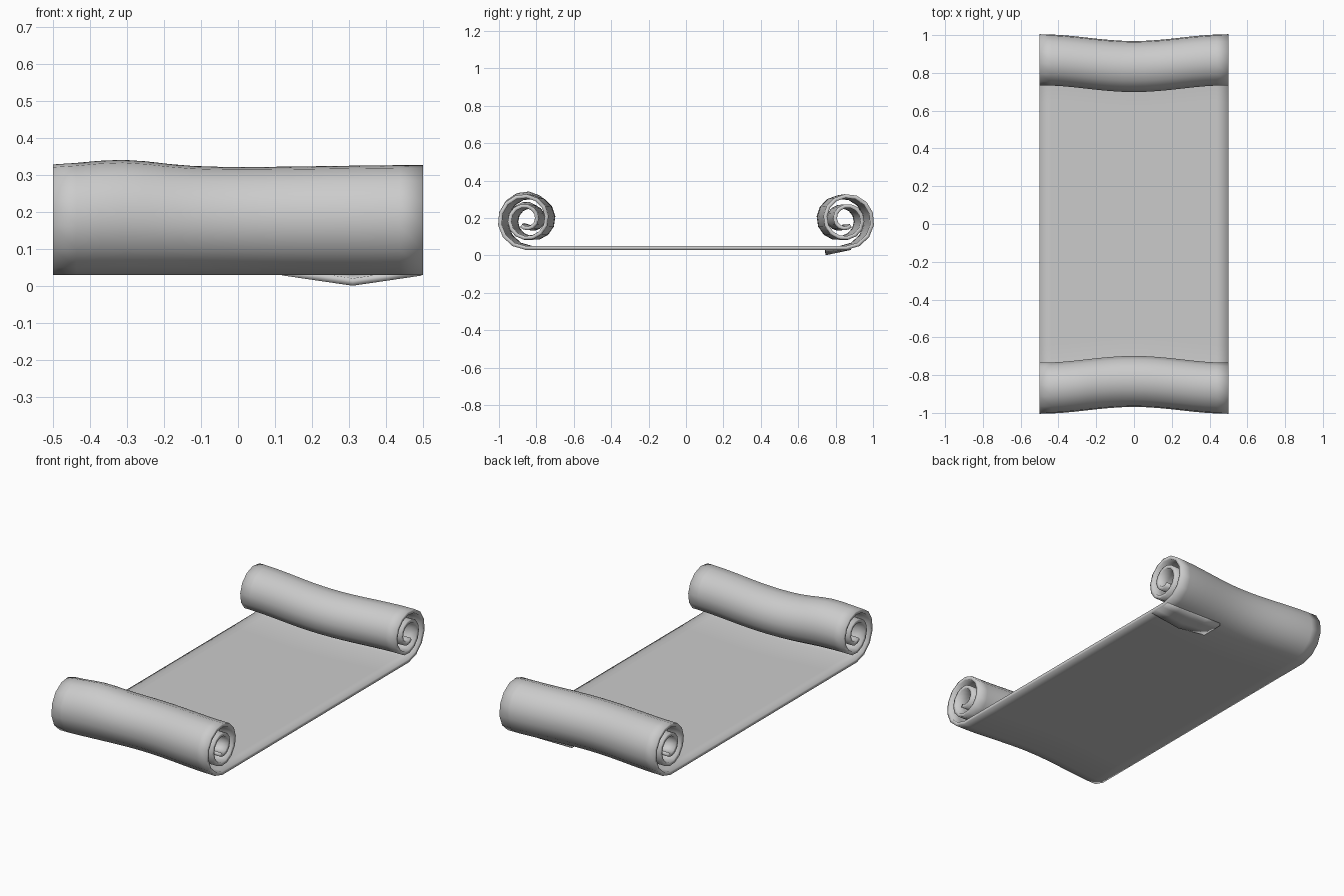
import bpy, math

if "Cube" in bpy.data.objects:
    bpy.data.objects.remove(bpy.data.objects["Cube"])

COLS = 16      # divisions across the width
SEG = 14       # facets per turn of the roll
THICK = 0.02


def finish(name, verts, faces):
    me = bpy.data.meshes.new(name)
    me.from_pydata(verts, [], faces)
    ob = bpy.data.objects.new(name, me)
    bpy.context.collection.objects.link(ob)
    bpy.context.view_layer.objects.active = ob
    ob.select_set(True)
    mod = ob.modifiers.new("thickness", 'SOLIDIFY')
    mod.thickness = THICK
    mod.offset = 0
    mod.use_even_offset = True
    bpy.ops.object.shade_smooth_by_angle(angle=math.radians(40))
    ob.select_set(False)
    return ob


def grid_faces(rows, cols):
    return [(r * cols + c, r * cols + c + 1, (r + 1) * cols + c + 1, (r + 1) * cols + c)
            for r in range(rows - 1) for c in range(cols - 1)]


# Spiral roll profile, starting where it leaves the flat sheet
roll = []
turns = 2.1
n = int(SEG * turns)
for i in range(n + 1):
    a = 2 * math.pi * turns * i / n
    r = 0.152 - 0.111 * i / n
    roll.append((0.857 + r * math.sin(a), 0.192 - r * math.cos(a)))

flat = [(-0.857 + 1.714 * i / 8, 0.04) for i in range(1, 8)]
profile = [(-y, z) for y, z in reversed(roll)] + flat + roll

# Sheet with both rolls, pinched inwards at mid width
verts = []
for y, z in profile:
    for c in range(COLS + 1):
        x = -0.5 + c / COLS
        pinch = 0.036 * 0.5 * (1 + math.cos(2 * math.pi * x))
        yy = y - math.copysign(pinch, y) * min(1, abs(y) / 0.7)
        high = max(0, min(1, (z - 0.04) / 0.28))
        zz = z - 0.005 * high * math.cos(math.pi * x) ** 2
        if y < 0:  # gentle swelling of the front roll
            zz += 0.016 * high * math.exp(-((x + 0.31) / 0.13) ** 2)
        verts.append((x, yy, zz))
finish("scroll_sheet", verts, grid_faces(len(profile), COLS + 1))

# Loose drooping edge of paper under the back roll
xs = [0.12, 0.215, 0.31, 0.405, 0.495]
ys = [0.745, 0.79, 0.835, 0.88]
verts = []
for j, y in enumerate(ys):
    for x in xs:
        tent = max(0, 1 - abs(x - 0.31) / 0.19)
        verts.append((x, y, 0.039 - 0.028 * tent * (1 - j / 3)))
finish("loose_edge", verts, grid_faces(len(ys), len(xs)))
